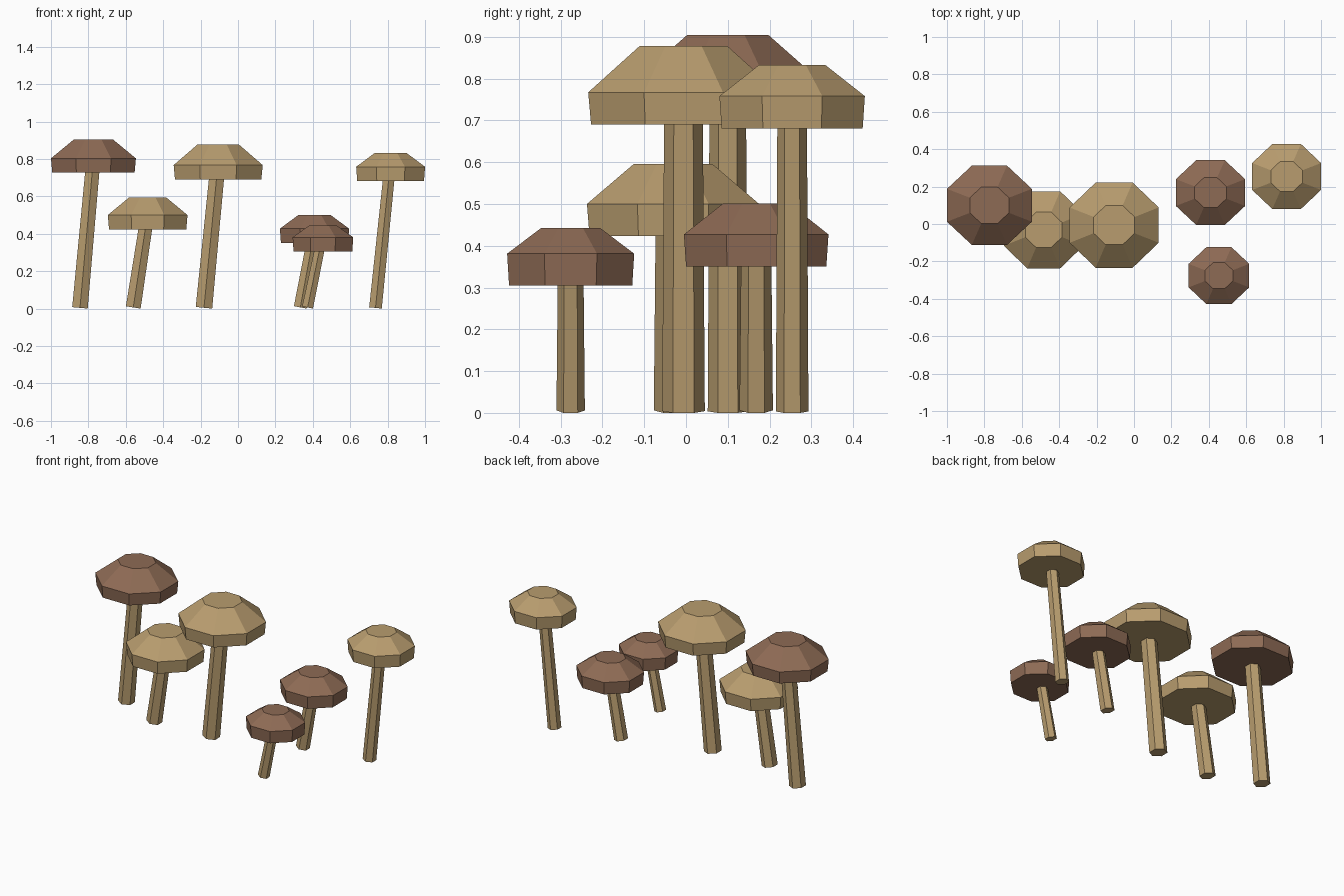
import bpy
import bmesh
from math import atan2, cos, sin, pi
from mathutils import Matrix, Vector

cube = bpy.data.objects.get("Cube")
if cube:
    bpy.data.objects.remove(cube, do_unlink=True)


def material(name, colour):
    mat = bpy.data.materials.new(name)
    mat.use_nodes = True
    mat.diffuse_color = (*colour, 1)
    bsdf = next(n for n in mat.node_tree.nodes if n.type == "BSDF_PRINCIPLED")
    bsdf.inputs["Base Color"].default_value = (*colour, 1)
    return mat


tan = material("tan", (0.48, 0.335, 0.158))
brown = material("brown", (0.27, 0.146, 0.09))


def loft(name, sides, phase, rings, matrix, mat):
    """Closed, flat-faced solid through rings of (x radius, y radius, height)."""
    bm = bmesh.new()
    loops = []
    for rx, ry, z in rings:
        angles = [phase + 2 * pi * i / sides for i in range(sides)]
        loops.append([bm.verts.new((rx * cos(a), ry * sin(a), z)) for a in angles])
    for low, high in zip(loops, loops[1:]):
        for i in range(sides):
            j = (i + 1) % sides
            bm.faces.new((low[i], low[j], high[j], high[i]))
    bm.faces.new(loops[0][::-1])
    bm.faces.new(loops[-1])
    bm.transform(matrix)
    mesh = bpy.data.meshes.new(name)
    bm.to_mesh(mesh)
    bm.free()
    mesh.materials.append(mat)
    obj = bpy.data.objects.new(name, mesh)
    bpy.context.collection.objects.link(obj)


def mushroom(name, mat, cap_x, y, half_x, half_y, heights, foot_x, neck_x, radius):
    bottom, rim, top = heights

    # Leaning six-sided stem, slightly thinner at the neck
    lean = atan2(neck_x - foot_x, bottom)
    foot_z = radius * cos(pi / 6) * sin(lean)
    length = (bottom + 0.01 - foot_z) / cos(lean)
    place = Matrix.Translation((foot_x, y, foot_z)) @ Matrix.Rotation(lean, 4, "Y")
    neck = radius * 0.91
    loft(name + "_stem", 6, pi / 2,
         [(radius, radius, 0), (neck, neck, length)], place, tan)

    # Level eight-sided cap: underside, rim and small flat crown
    rx, ry = half_x / cos(pi / 8), half_y / cos(pi / 8)
    rings = [(rx * s, ry * s, z) for s, z in ((0.97, bottom), (1, rim), (0.46, top))]
    loft(name + "_cap", 8, pi / 8, rings, Matrix.Translation(Vector((cap_x, y, 0))), mat)


mushroom("tall_brown", brown, -0.773, 0.10, 0.227, 0.212, (0.728, 0.803, 0.904), -0.845, -0.779, 0.048)
mushroom("short_tan", tan, -0.483, -0.031, 0.213, 0.206, (0.423, 0.50, 0.595), -0.56, -0.495, 0.046)
mushroom("tall_tan", tan, -0.106, -0.006, 0.238, 0.228, (0.69, 0.767, 0.878), -0.182, -0.115, 0.051)
mushroom("back_brown", brown, 0.409, 0.168, 0.185, 0.173, (0.35, 0.427, 0.501), 0.333, 0.398, 0.040)
mushroom("front_brown", brown, 0.454, -0.276, 0.162, 0.152, (0.305, 0.381, 0.443), 0.372, 0.435, 0.034)
mushroom("slim_tan", tan, 0.816, 0.254, 0.184, 0.174, (0.681, 0.758, 0.832), 0.735, 0.805, 0.039)
